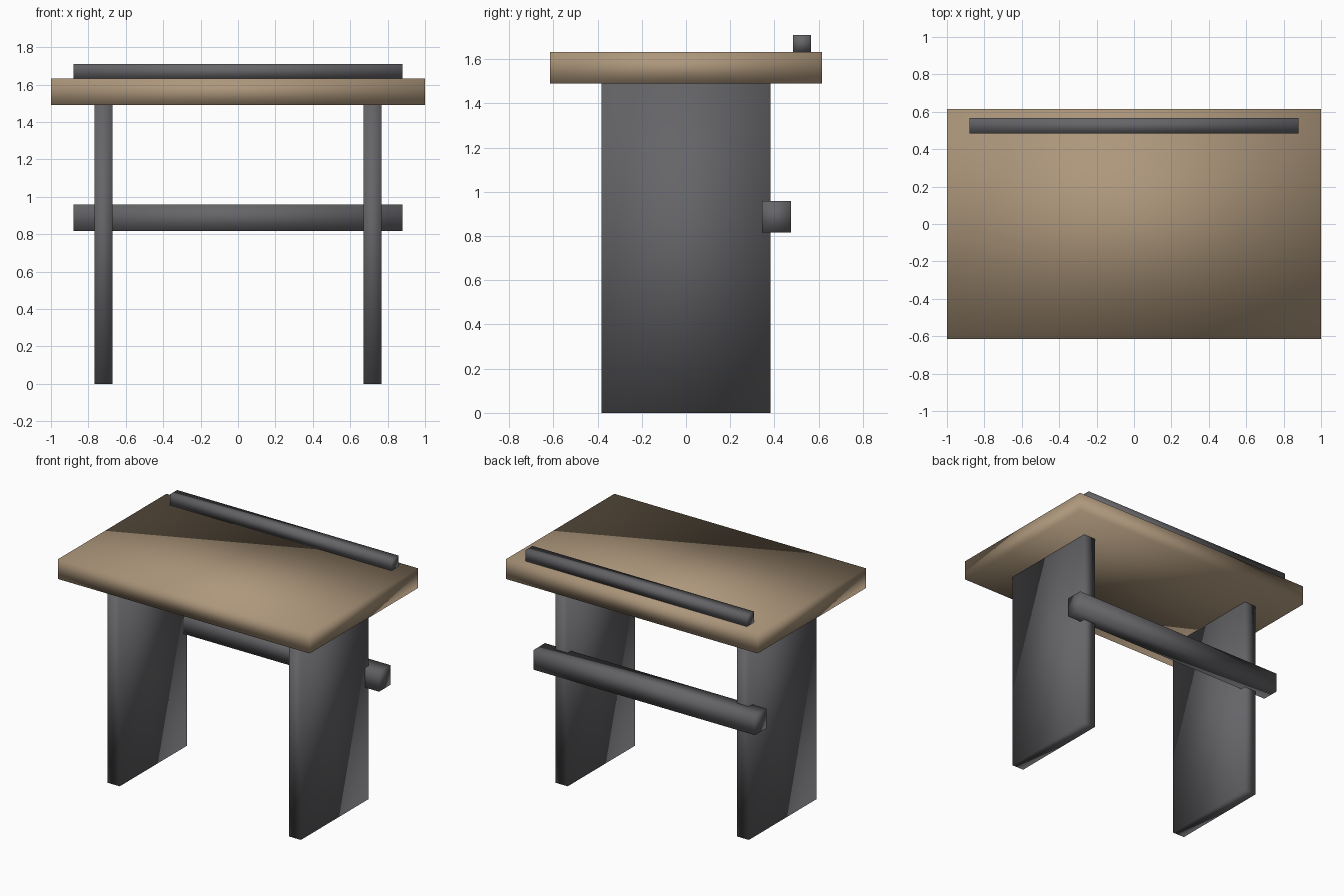
import bpy

if "Cube" in bpy.data.objects:
    bpy.data.objects.remove(bpy.data.objects["Cube"])


def material(name, rgb):
    m = bpy.data.materials.new(name)
    m.diffuse_color = (*rgb, 1.0)
    m.use_nodes = True
    m.node_tree.nodes["Principled BSDF"].inputs["Base Color"].default_value = m.diffuse_color
    return m


wood = material("wood", (0.42, 0.31, 0.20))
metal = material("dark_metal", (0.13, 0.13, 0.14))


def box(name, lo, hi, mat):
    """Smooth-shaded box between two opposite corners."""
    size = [b - a for a, b in zip(lo, hi)]
    centre = [(a + b) / 2 for a, b in zip(lo, hi)]
    bpy.ops.mesh.primitive_cube_add(size=1, location=centre)
    ob = bpy.context.object
    ob.name = name
    for v in ob.data.vertices:
        v.co = [c * s for c, s in zip(v.co, size)]
    ob.data.materials.append(mat)
    bpy.ops.object.shade_smooth()
    return ob


# Wooden table top
box("table_top", (-1, -0.615, 1.49), (1, 0.615, 1.632), wood)

# Slab legs, one on each side
for side, x in (("left", -0.72), ("right", 0.72)):
    box(side + "_leg", (x - 0.048, -0.383, 0), (x + 0.048, 0.383, 1.49), metal)

# Cross beam let into the back edges of the legs
box("back_beam", (-0.88, 0.344, 0.817), (0.88, 0.474, 0.958), metal)

# Thin rail along the back of the top
box("back_rail", (-0.88, 0.485, 1.632), (0.88, 0.566, 1.71), metal)
